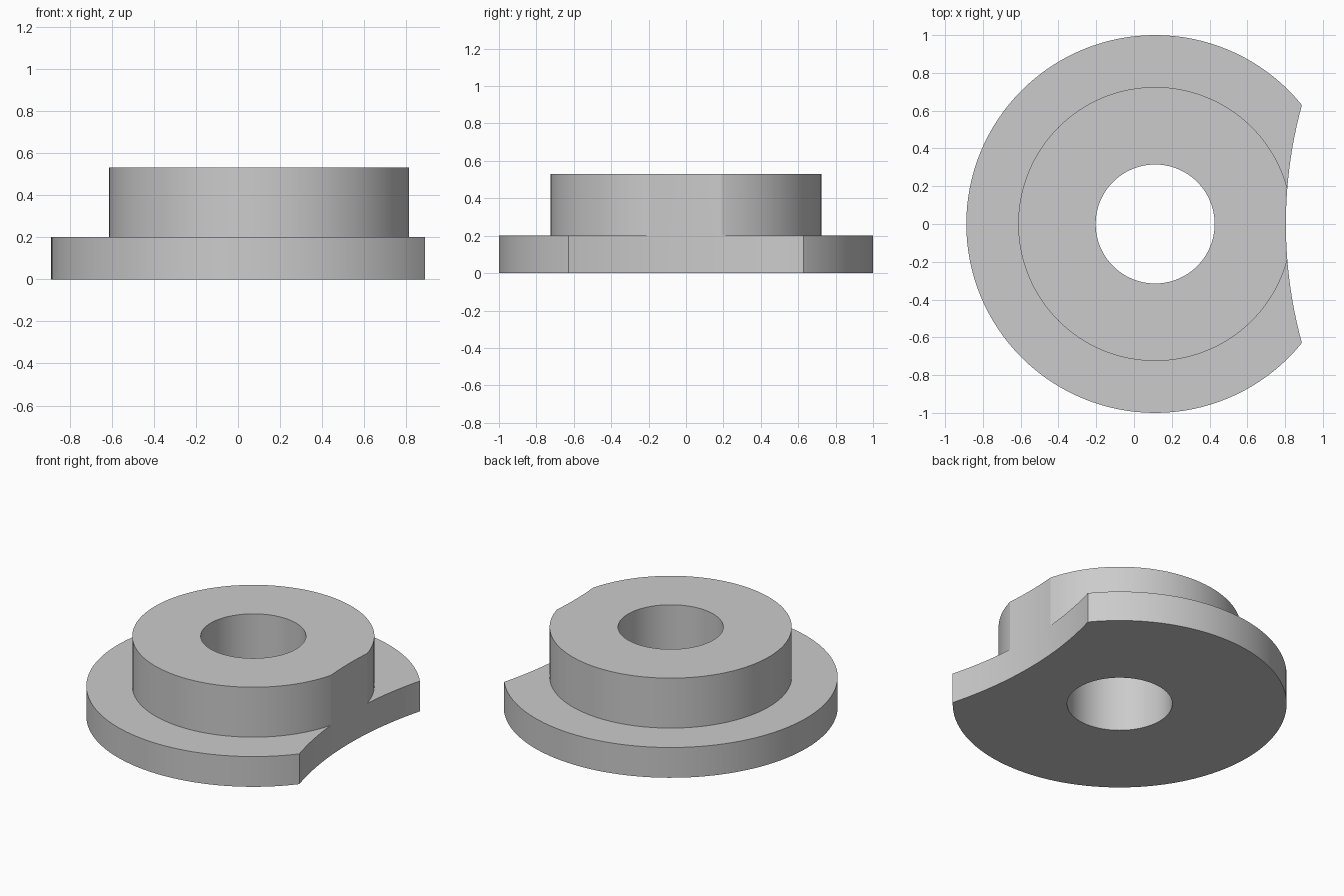
import bpy, bmesh, math
from mathutils import Matrix, Vector

cube = bpy.data.objects.get("Cube")
if cube:
    bpy.data.objects.remove(cube, do_unlink=True)

AXIS_X = 0.112
BORE_R, HUB_R, FLANGE_R = 0.315, 0.725, 1.0
FLANGE_H, HUB_H = 0.2, 0.53
CUT_R, CUT_EDGE = 2.38, 0.804

grey = bpy.data.materials.new("plain_grey")
grey.use_nodes = True
colour = (0.6, 0.6, 0.6, 1)
grey.diffuse_color = colour
grey.node_tree.nodes["Principled BSDF"].inputs["Base Color"].default_value = colour


def add_object(name, bm):
    bmesh.ops.recalc_face_normals(bm, faces=bm.faces)
    mesh = bpy.data.meshes.new(name)
    bm.to_mesh(mesh)
    bm.free()
    mesh.materials.append(grey)
    obj = bpy.data.objects.new(name, mesh)
    bpy.context.collection.objects.link(obj)
    return obj


def lathe(name, profile, segments):
    """Spin a closed (radius, height) outline about the bore axis."""
    bm = bmesh.new()
    verts = [bm.verts.new((AXIS_X + r, 0, z)) for r, z in profile]
    edges = [bm.edges.new((a, b)) for a, b in zip(verts, verts[1:] + verts[:1])]
    bmesh.ops.spin(bm, geom=verts + edges, cent=(AXIS_X, 0, 0), axis=(0, 0, 1),
                   angle=math.tau, steps=segments, use_merge=True)
    bmesh.ops.remove_doubles(bm, verts=bm.verts, dist=1e-5)
    return add_object(name, bm)


# Flange, hub and through bore in one turned body
body = lathe("flanged_bushing", [
    (BORE_R, 0), (FLANGE_R, 0), (FLANGE_R, FLANGE_H),
    (HUB_R, FLANGE_H), (HUB_R, HUB_H), (BORE_R, HUB_H)], 128)

# Large-radius cutter for the concave relief on the left side
bm = bmesh.new()
bmesh.ops.create_cone(bm, cap_ends=True, segments=256, radius1=CUT_R, radius2=CUT_R, depth=2,
                      matrix=Matrix.Translation(Vector((CUT_EDGE + CUT_R, 0, 0.25))))
cutter = add_object("relief_cutter", bm)
cutter.hide_render = True

relief = body.modifiers.new("relief", 'BOOLEAN')
relief.operation = 'DIFFERENCE'
relief.solver = 'EXACT'
relief.object = cutter

bpy.ops.object.select_all(action='DESELECT')
body.select_set(True)
bpy.context.view_layer.objects.active = body
bpy.ops.object.modifier_apply(modifier="relief")
bpy.data.objects.remove(cutter, do_unlink=True)
bpy.ops.object.shade_smooth_by_angle(angle=math.radians(20))
